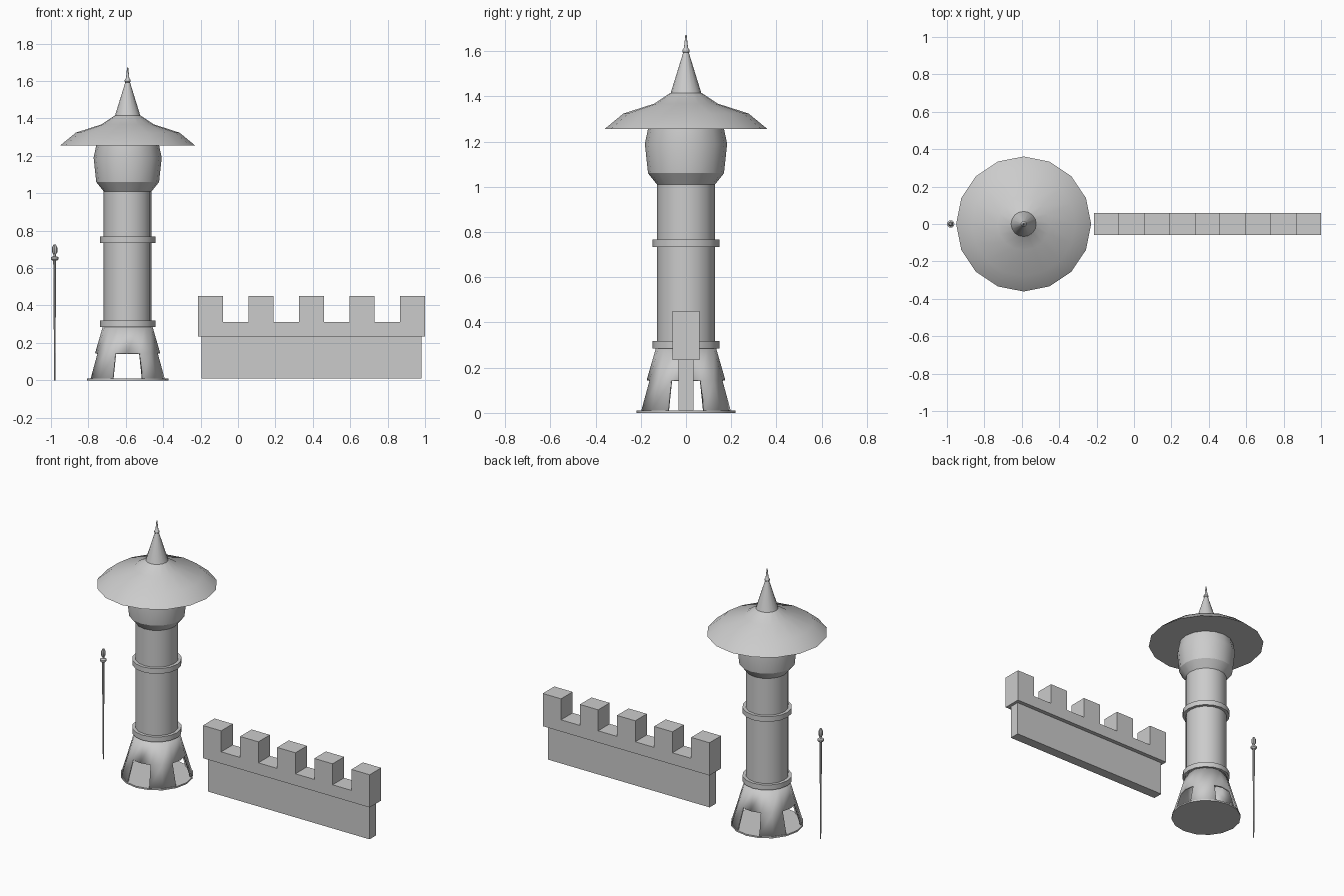
import bpy
import bmesh
from math import cos, sin, tau, radians

if "Cube" in bpy.data.objects:
    bpy.data.objects.remove(bpy.data.objects["Cube"], do_unlink=True)

# Single stone colour
stone = bpy.data.materials.new("stone_grey")
stone.use_nodes = True
GREY = (0.6, 0.6, 0.6, 1)
stone.diffuse_color = GREY
stone.node_tree.nodes["Principled BSDF"].inputs["Base Color"].default_value = GREY

TOWER_X = -0.59
POLE_X = -0.98


def finish(bm, name, smooth=False):
    bmesh.ops.recalc_face_normals(bm, faces=bm.faces)
    mesh = bpy.data.meshes.new(name)
    bm.to_mesh(mesh)
    bm.free()
    mesh.materials.append(stone)
    obj = bpy.data.objects.new(name, mesh)
    bpy.context.collection.objects.link(obj)
    if smooth:
        bpy.ops.object.select_all(action='DESELECT')
        obj.select_set(True)
        bpy.context.view_layer.objects.active = obj
        bpy.ops.object.shade_smooth_by_angle(angle=radians(32))
    return obj


def lathe(name, x, profile, sides=16, caps=True, skip=None):
    """Revolve (radius, height) points; skip(ring, side) leaves a face open."""
    bm = bmesh.new()
    rings = [[bm.verts.new((x + r * cos(tau * i / sides), r * sin(tau * i / sides), z))
              for i in range(sides)] for r, z in profile]
    for k, (low, high) in enumerate(zip(rings, rings[1:])):
        for i in range(sides):
            if skip and skip(k, i):
                continue
            j = (i + 1) % sides
            bm.faces.new((low[i], low[j], high[j], high[i]))
    if caps:
        bm.faces.new(rings[0][::-1])
        bm.faces.new(rings[-1])
    return finish(bm, name, True)


def box(bm, x0, x1, half_depth, z0, z1):
    made = bmesh.ops.create_cube(bm, size=1)["verts"]
    for v in made:
        v.co = (x0 if v.co.x < 0 else x1,
                half_depth if v.co.y > 0 else -half_depth,
                z0 if v.co.z < 0 else z1)


# Tower foot: flared skirt with four arched-out doorways, two facets wide
lathe("tower_floor", TOWER_X, [(0.218, 0), (0.218, 0.01)])
skirt = lathe("tower_skirt", TOWER_X, [(0.214, 0.01), (0.174, 0.145), (0.133, 0.287)],
              caps=False, skip=lambda k, i: k == 0 and i % 4 in (0, 3))
shell = skirt.modifiers.new("thickness", 'SOLIDIFY')
shell.thickness = 0.012
shell.offset = -1

# Shaft and its bands
lathe("tower_shaft", TOWER_X, [(0.128, 0.285), (0.128, 1.015)])
for label, z in (("lower", 0.285), ("upper", 0.734)):
    lathe(label + "_band", TOWER_X, [(0.148, z), (0.148, z + 0.034)])

# Lookout room, roof and spire
lathe("lookout_room", TOWER_X, [(0.128, 1.01), (0.168, 1.06), (0.182, 1.19), (0.163, 1.28)])
lathe("roof", TOWER_X, [(0.361, 1.255), (0.277, 1.324), (0.14, 1.368), (0.068, 1.416)])
lathe("spire", TOWER_X, [(0.068, 1.414), (0.012, 1.595)])
lathe("spire_finial", TOWER_X, [(0.01, 1.59), (0.016, 1.597), (0.016, 1.605),
                                (0.009, 1.615), (0.003, 1.672)], 12)

# Crenellated wall
bm = bmesh.new()
box(bm, -0.195, 0.98, 0.033, 0.01, 0.235)
finish(bm, "wall_base")

bm = bmesh.new()
box(bm, -0.213, 1.0, 0.06, 0.235, 0.312)
finish(bm, "wall_parapet")

for n in range(5):
    left = -0.213 + n * 0.27
    bm = bmesh.new()
    box(bm, left, left + 0.133, 0.06, 0.312, 0.45)
    finish(bm, f"merlon_{n + 1}")

# Thin pole with collar and knob
lathe("pole", POLE_X, [(0.003, 0), (0.008, 0.648)], 8)
lathe("pole_collar", POLE_X, [(0.012, 0.64), (0.02, 0.648), (0.02, 0.658), (0.006, 0.664),
                              (0.006, 0.675)], 12)
lathe("pole_knob", POLE_X, [(0.007, 0.672), (0.014, 0.685), (0.014, 0.71), (0.006, 0.726)], 8)
